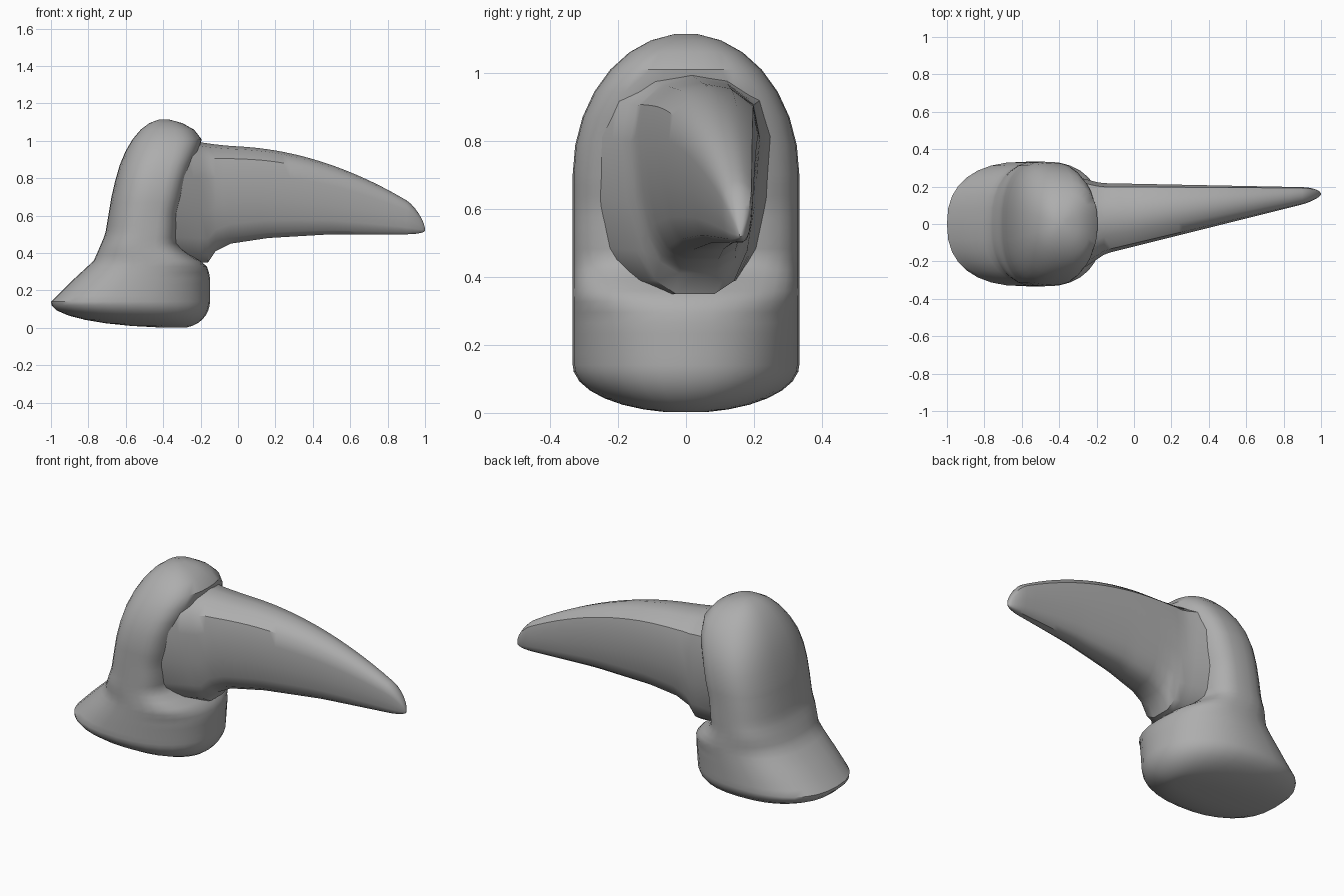
import bpy, bmesh, math

if "Cube" in bpy.data.objects:
    bpy.data.objects.remove(bpy.data.objects["Cube"], do_unlink=True)

GREY = (0.42, 0.42, 0.42, 1)
grey = bpy.data.materials.new("plain grey")
grey.use_nodes = True
grey.diffuse_color = GREY
grey.node_tree.nodes["Principled BSDF"].inputs["Base Color"].default_value = GREY


def loft(name, rings):
    """Skin closed rings of equal length and cap both ends."""
    bm = bmesh.new()
    loops = [[bm.verts.new(point) for point in ring] for ring in rings]
    for lower, upper in zip(loops, loops[1:]):
        for i in range(len(lower)):
            bm.faces.new((lower[i - 1], lower[i], upper[i], upper[i - 1]))
    bm.faces.new(loops[0])
    bm.faces.new(loops[-1])
    bmesh.ops.recalc_face_normals(bm, faces=bm.faces)
    mesh = bpy.data.meshes.new(name)
    bm.to_mesh(mesh)
    bm.free()
    mesh.materials.append(grey)
    obj = bpy.data.objects.new(name, mesh)
    bpy.context.collection.objects.link(obj)
    bpy.ops.object.select_all(action="DESELECT")
    obj.select_set(True)
    bpy.context.view_layer.objects.active = obj
    bpy.ops.object.shade_smooth_by_angle(angle=math.radians(38))


def mix(start, end, factor):
    return start + (end - start) * factor


def follow(keys, position):
    """Read a value off a short list of (position, value) keys."""
    for (p, a), (q, b) in zip(keys, keys[1:]):
        if position <= q:
            return mix(a, b, (position - p) / (q - p))
    return keys[-1][1]


def power(value, squareness):
    return math.copysign(abs(value) ** (2 / squareness), value)


# Toe bone: side outline of the back and of the claw side, before rounding
back = [(0, -1.03), (0.14, -1), (0.24, -0.9), (0.36, -0.77),
        (0.5, -0.71), (0.8, -0.66), (1.2, -0.63)]
socket = [(0, -0.15), (0.28, -0.15), (0.34, -0.17), (0.38, -0.24), (0.44, -0.32),
          (0.6, -0.31), (0.8, -0.26), (0.9, -0.21), (1.03, -0.07), (1.2, -0.07)]
# Squareness of the claw side by height: round heel, flat socket, round crown
flatness = [(0, 2.2), (0.3, 2.2), (0.45, 3.5), (0.85, 3.5), (1, 2.5)]
SOLE, SHOULDER, CROWN = 0.14, 0.7, 1.115


def bone_ring(z, fullness, pole, count=32):
    """Horizontal rounded slice."""
    x_back = mix(pole, follow(back, z), fullness)
    x_front = mix(pole, follow(socket, z), fullness)
    ring = []
    for i in range(count):
        turn = math.tau * i / count
        squareness = follow(flatness, z) if math.cos(turn) > 0 else 2.4
        along = (1 + power(math.cos(turn), squareness)) / 2
        across = power(math.sin(turn), squareness)
        ring.append((mix(x_back, x_front, along), 0.333 * fullness * across, z))
    return ring


bone = []
for degrees in range(10, 90, 12):
    a = math.radians(degrees)
    bone.append(bone_ring(SOLE * (1 - math.cos(a)), math.sin(a), -0.3))
for step in range(19):
    bone.append(bone_ring(mix(SOLE, SHOULDER, step / 18), 1, -0.4))
for degrees in range(12, 90, 12):
    a = math.radians(degrees)
    bone.append(bone_ring(mix(SHOULDER, CROWN, math.sin(a)), math.cos(a), -0.4))
loft("toe_bone", bone)

# Claw: half of the cross-section as (side, height), mirrored
half = [(0.3, 0), (0.6, 0.06), (0.8, 0.2), (0.92, 0.42),
        (1, 0.7), (0.9, 0.87), (0.5, 0.97)]
section = [(0, 0), *half, (0, 1), *((-u, v) for u, v in reversed(half))]
underside = [(-0.4, 0.35), (-0.16, 0.35), (-0.12, 0.41), (-0.04, 0.45),
             (0.16, 0.48), (0.5, 0.5), (1, 0.5)]
TIP_START, TIP_LENGTH, TIP_Y, TIP_Z = 0.9, 0.1, 0.16, 0.52


def claw_ring(x, fullness):
    """Upright slice, flared at the root, that shrinks toward the tip point."""
    top = 0.97 - 0.05 * x - 0.3 * x * abs(x)
    bottom = follow(underside, x)
    right = min(0.25 * x - 0.12, 0.65 * x - 0.06)
    left = max(0.215 - 0.02 * x, 0.17 - 0.27 * x)
    return [(x, mix(TIP_Y, mix(right, left, (1 + u) / 2), fullness),
             mix(TIP_Z, mix(bottom, top, v), fullness)) for u, v in section]


claw = [claw_ring(step / 25 - 0.36, 1) for step in range(31)]
for degrees in range(0, 90, 14):
    a = math.radians(degrees)
    claw.append(claw_ring(TIP_START + TIP_LENGTH * math.sin(a), math.cos(a)))
loft("claw", claw)
